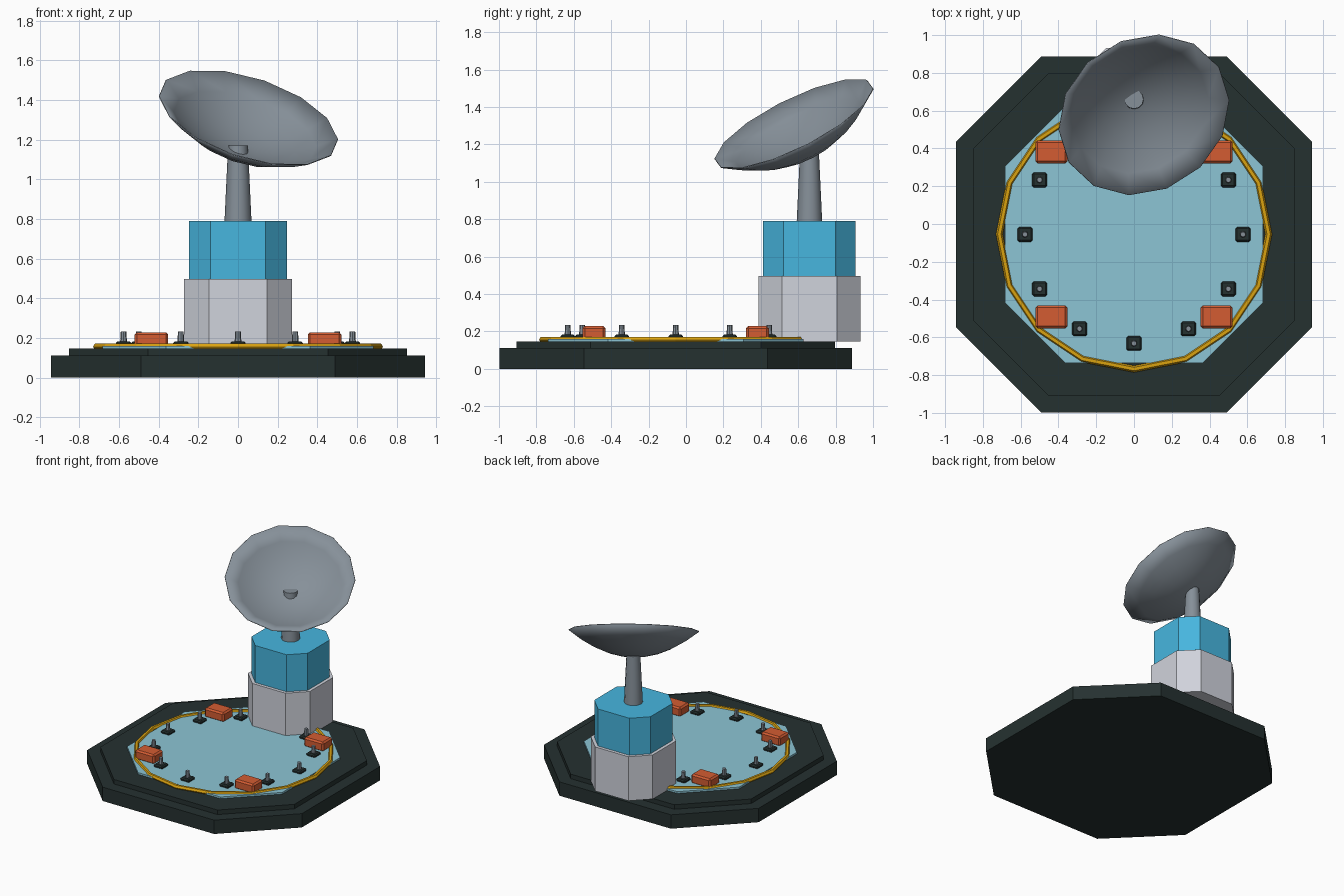
import bpy, bmesh, math
from mathutils import Vector

if "Cube" in bpy.data.objects:
    bpy.data.objects.remove(bpy.data.objects["Cube"])

CY = -0.055      # centre of the pad in y
TY = 0.66        # centre of the tower in y


def material(name, rgb):
    m = bpy.data.materials.new(name)
    lin = [((c / 255 + 0.055) / 1.055) ** 2.4 if c > 10 else c / 255 / 12.92 for c in rgb]
    m.diffuse_color = (*lin, 1)
    m.use_nodes = True
    m.node_tree.nodes["Principled BSDF"].inputs["Base Color"].default_value = m.diffuse_color
    return m


DARK = material("dark slate", (37, 49, 48))
PALE = material("pale blue", (140, 197, 213))
BLUE = material("bright blue", (71, 182, 223))
WHITE = material("light grey", (208, 211, 220))
GREY = material("steel grey", (134, 144, 153))
ORANGE = material("orange", (212, 92, 50))
YELLOW = material("yellow", (218, 162, 16))


def make_object(name, bm, mat, smooth=False):
    bmesh.ops.recalc_face_normals(bm, faces=bm.faces)
    mesh = bpy.data.meshes.new(name)
    bm.to_mesh(mesh)
    bm.free()
    ob = bpy.data.objects.new(name, mesh)
    bpy.context.collection.objects.link(ob)
    mesh.materials.append(mat)
    if smooth:
        bpy.ops.object.select_all(action='DESELECT')
        ob.select_set(True)
        bpy.context.view_layer.objects.active = ob
        bpy.ops.object.shade_smooth_by_angle(angle=math.radians(40))
    return ob


def octagon(name, cy, half, side, z0, z1, mat):
    """Square block with its four upright corners cut off."""
    bm = bmesh.new()
    pts = [(half, -side), (half, side), (side, half), (-side, half),
           (-half, side), (-half, -side), (-side, -half), (side, -half)]
    low = bm.faces.new([bm.verts.new((x, y + cy, z0)) for x, y in pts])
    top = bmesh.ops.extrude_face_region(bm, geom=[low])["geom"]
    bmesh.ops.translate(bm, vec=(0, 0, z1 - z0),
                        verts=[g for g in top if isinstance(g, bmesh.types.BMVert)])
    return make_object(name, bm, mat)


def box(name, loc, size, mat, bevel):
    bm = bmesh.new()
    bmesh.ops.create_cube(bm, size=1)
    bmesh.ops.scale(bm, vec=size, verts=bm.verts)
    bmesh.ops.translate(bm, vec=loc, verts=bm.verts)
    ob = make_object(name, bm, mat)
    mod = ob.modifiers.new("bevel", 'BEVEL')
    mod.width, mod.segments = bevel, 1
    return ob


def cone(name, loc, r0, r1, height, sides, mat):
    bm = bmesh.new()
    bmesh.ops.create_cone(bm, cap_ends=True, segments=sides, radius1=r0, radius2=r1, depth=height)
    bmesh.ops.translate(bm, vec=Vector(loc) + Vector((0, 0, height / 2)), verts=bm.verts)
    return make_object(name, bm, mat, smooth=True)


# Stepped pad and floor plate
octagon("pad_base", CY, 0.943, 0.49, 0.0, 0.11, DARK)
octagon("pad_step", CY, 0.852, 0.455, 0.11, 0.146, DARK)
octagon("floor_plate", CY, 0.682, 0.362, 0.146, 0.16, PALE)

# Yellow ring around the floor
bpy.ops.mesh.primitive_torus_add(location=(0, CY, 0.155), major_radius=0.713, minor_radius=0.018,
                                 major_segments=16, minor_segments=6)
ring = bpy.context.object
ring.name = "floor_ring"
ring.data.materials.append(YELLOW)

# Four orange boxes
for sx in (-1, 1):
    for sy in (-1, 1):
        box("orange_box", (sx * 0.437, CY + sy * 0.437, 0.19), (0.17, 0.122, 0.076), ORANGE, 0.012)

# Circle of lamps; the place under the tower stays empty
for i in range(12):
    if i == 3:
        continue
    a = math.radians(30 * i)
    x, y = 0.577 * math.cos(a), CY + 0.577 * math.sin(a)
    box("lamp_foot", (x, y, 0.169), (0.078, 0.078, 0.026), DARK, 0.008)
    cone("lamp_post", (x, y, 0.18), 0.017, 0.014, 0.053, 8, GREY)

# Tower and mast
octagon("tower_lower", TY, 0.272, 0.146, 0.146, 0.496, WHITE)
octagon("tower_upper", TY, 0.247, 0.138, 0.496, 0.79, BLUE)
cone("mast", (0, TY, 0.79), 0.068, 0.05, 0.38, 12, GREY)

# Tilted dish: rings of a shallow bowl around the axis n
n = Vector((0.28, -0.43, 0.859)).normalized()
centre = Vector((0.053, 0.577, 1.31))
u = Vector((0.079, 0.42, 0.1845))
u = (u - n * u.dot(n)).normalized()
v = n.cross(u)
RIM, DEPTH, SIDES, RINGS = 0.47, 0.19, 14, 5
bm = bmesh.new()
apex = bm.verts.new(centre - n * DEPTH)
prev = None
for k in range(1, RINGS + 1):
    t = k / RINGS
    row = []
    for i in range(SIDES):
        a = 2 * math.pi * i / SIDES
        row.append(bm.verts.new(centre - n * DEPTH * (1 - t * t)
                                + (u * math.cos(a) + v * math.sin(a)) * RIM * t))
    for i in range(SIDES):
        j = (i + 1) % SIDES
        bm.faces.new((prev[i], row[i], row[j], prev[j]) if prev else (apex, row[i], row[j]))
    prev = row
dish = make_object("dish", bm, GREY, smooth=True)
thick = dish.modifiers.new("thickness", 'SOLIDIFY')
thick.thickness = 0.005
thick.offset = 0
